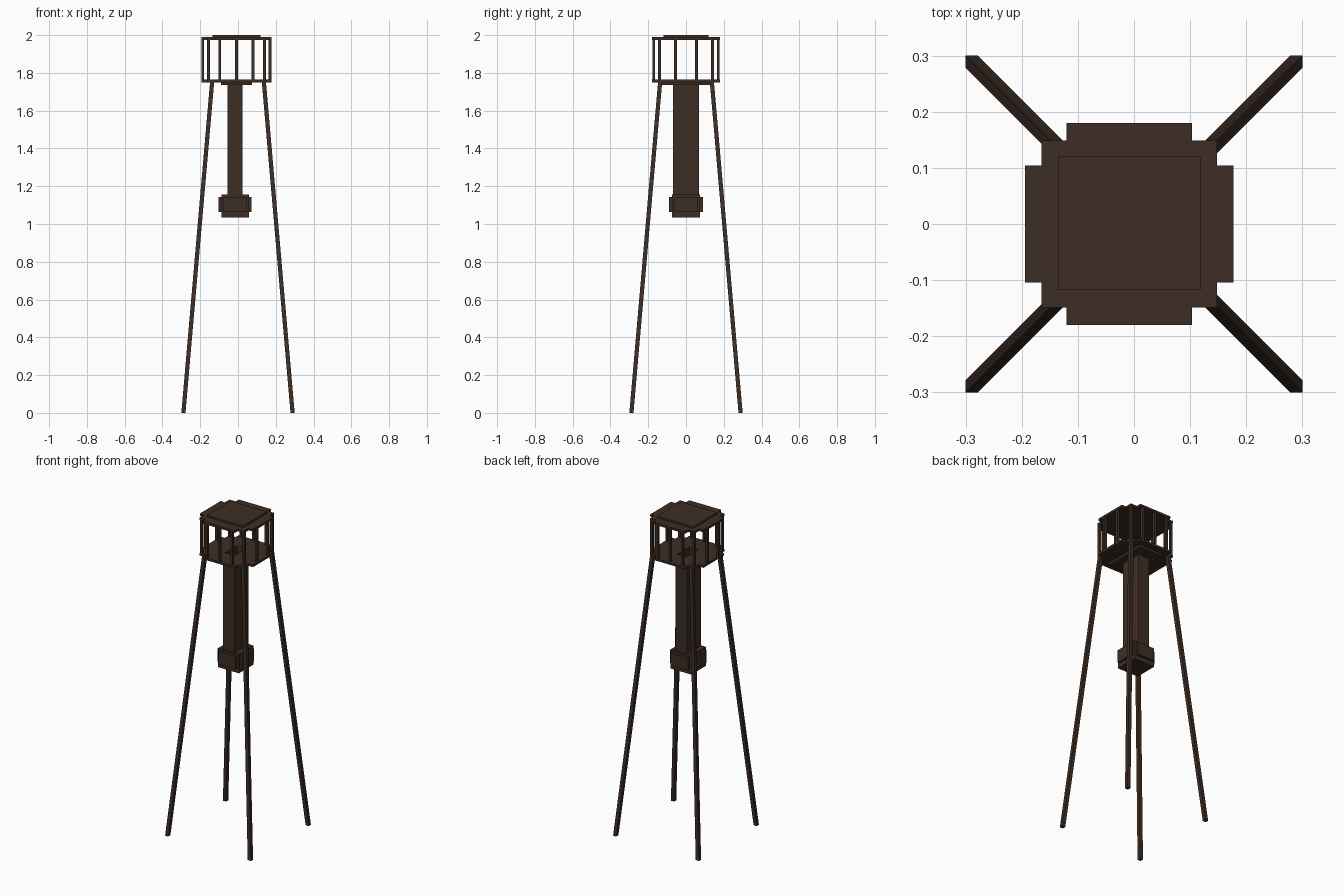
import bpy, bmesh

if "Cube" in bpy.data.objects:
    bpy.data.objects.remove(bpy.data.objects["Cube"])

# one dark wood colour for everything
wood = bpy.data.materials.new("dark_brown_wood")
wood.diffuse_color = (0.047, 0.027, 0.018, 1)
wood.use_nodes = True
wood.node_tree.nodes["Principled BSDF"].inputs["Base Color"].default_value = wood.diffuse_color
CX = -0.0085   # centre of the cabin
SX = -0.0155   # centre of the shaft and bucket


def finish(name, bm):
    bmesh.ops.recalc_face_normals(bm, faces=bm.faces)
    me = bpy.data.meshes.new(name)
    bm.to_mesh(me)
    bm.free()
    me.materials.append(wood)
    ob = bpy.data.objects.new(name, me)
    bpy.context.collection.objects.link(ob)
    return ob


def prism(name, outline, z0, z1, shift=(0, 0)):
    """Extrude an outline upward; shift moves the top, which slants the part."""
    bm = bmesh.new()
    low = [bm.verts.new((x, y, z0)) for x, y in outline]
    top = [bm.verts.new((x + shift[0], y + shift[1], z1)) for x, y in outline]
    bm.faces.new(low)
    bm.faces.new(top)
    n = len(low)
    for i in range(n):
        j = (i + 1) % n
        bm.faces.new((low[i], low[j], top[j], top[i]))
    return finish(name, bm)


def rect(cx, cy, hx, hy):
    return [(cx - hx, cy - hy), (cx + hx, cy - hy),
            (cx + hx, cy + hy), (cx - hx, cy + hy)]


def stepped(cx, quarter):
    """Mirror one quarter (counter-clockwise from +x to +y) into a full outline."""
    q = quarter
    pts = q + [(-x, y) for x, y in reversed(q)]
    pts += [(-x, -y) for x, y in q] + [(x, -y) for x, y in reversed(q)]
    return [(x + cx, y) for x, y in pts]


# cabin floor and roof with stepped corners
plate = stepped(CX, [(0.186, 0.104), (0.156, 0.104), (0.156, 0.149),
                     (0.112, 0.149), (0.112, 0.18)])
floor = prism("cabin_floor", plate, 1.75, 1.764)
prism("cabin_roof", plate, 1.975, 1.989)
prism("roof_cap", rect(CX, 0.001, 0.127, 0.119), 1.985, 2.0)
under = prism("floor_beam_plate", rect(CX, 0, 0.082, 0.14), 1.735, 1.751)

# hatch opening above the hollow shaft
cutter = prism("hatch_cutter", rect(SX, 0, 0.0325, 0.06), 1.7, 1.8)
cutter.hide_render = True
cutter.hide_viewport = True
for ob in (floor, under):
    mod = ob.modifiers.new("hatch", "BOOLEAN")
    mod.operation = "DIFFERENCE"
    mod.object = cutter

# cabin window posts
posts = [(x, s * 0.171) for s in (-1, 1) for x in (-0.088, 0, 0.088)]
posts += [(s * 0.178, y) for s in (-1, 1) for y in (-0.056, 0.056)]
posts += [(s * 0.148, t * 0.14) for s in (-1, 1) for t in (-1, 1)]
for i, (x, y) in enumerate(posts):
    prism(f"window_post_{i + 1}", rect(CX + x, y, 0.0075, 0.0075), 1.76, 1.98)

# four slanted legs
for sx in (-1, 1):
    for sy in (-1, 1):
        name = ("front" if sy < 0 else "back") + ("_left" if sx < 0 else "_right") + "_leg"
        prism(name, rect(sx * 0.289, sy * 0.289, 0.011, 0.011), 0, 1.752,
              (-sx * 0.152, -sy * 0.152))

# hollow shaft made of four boards
for s, side in ((-1, "left"), (1, "right")):
    prism(f"shaft_{side}_board", rect(SX + s * 0.036, 0, 0.004, 0.069), 1.1, 1.75)
for s, side in ((-1, "front"), (1, "back")):
    prism(f"shaft_{side}_board", rect(SX, s * 0.0645, 0.0325, 0.0045), 1.1, 1.75)

# bucket block with a projecting panel on each side
prism("bucket_core", rect(SX, 0, 0.073, 0.073), 1.035, 1.155)
for s, a, b in ((-1, "left", "front"), (1, "right", "back")):
    prism(f"bucket_{a}_panel", rect(SX + s * 0.079, 0, 0.008, 0.06), 1.063, 1.143)
    prism(f"bucket_{b}_panel", rect(SX, s * 0.08, 0.06, 0.009), 1.063, 1.143)
